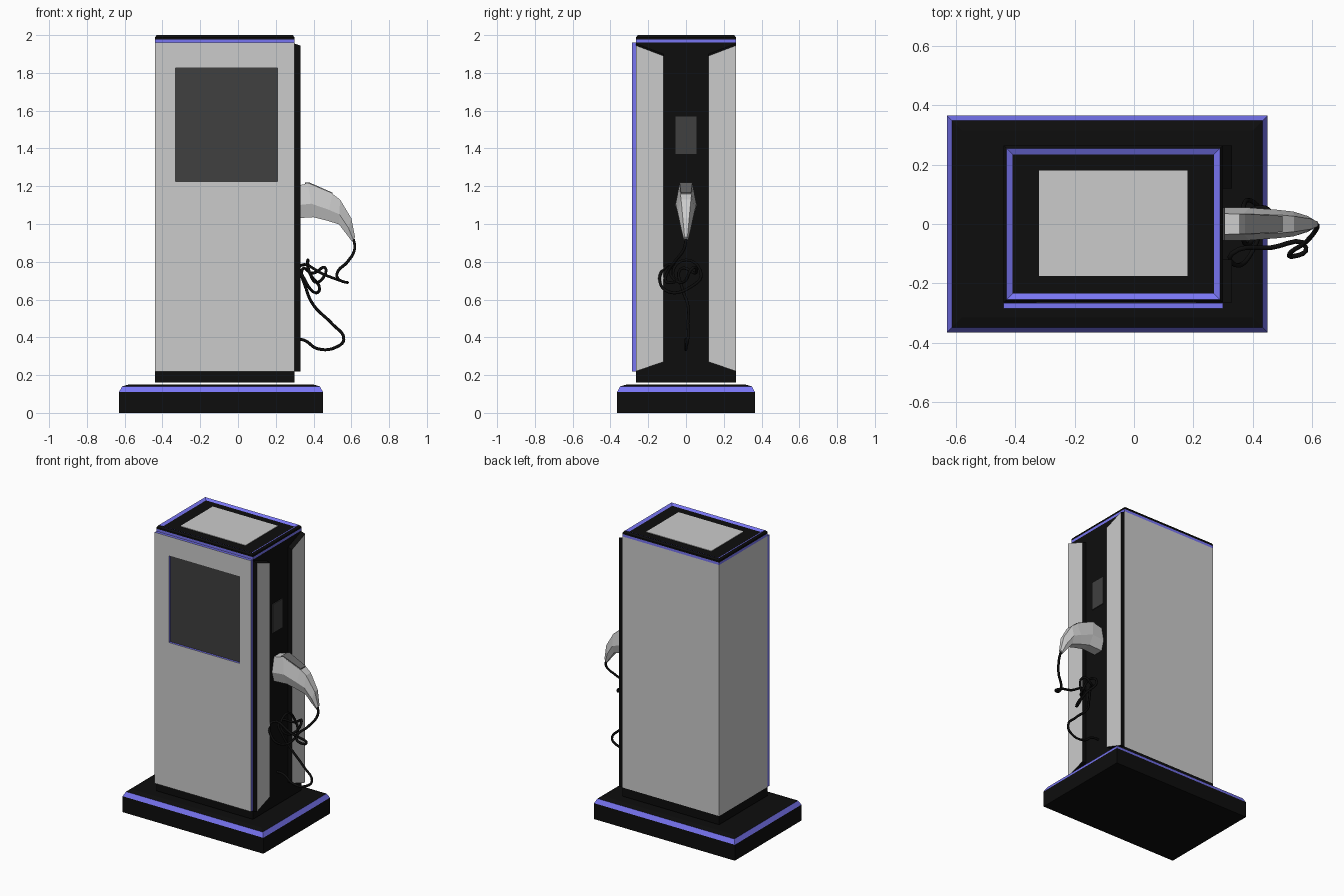
import bpy
import bmesh
from mathutils import Vector

if "Cube" in bpy.data.objects:
    bpy.data.objects.remove(bpy.data.objects["Cube"])


def material(name, r, g, b):
    m = bpy.data.materials.new(name)
    m.diffuse_color = (r, g, b, 1)
    m.use_nodes = True
    m.node_tree.nodes["Principled BSDF"].inputs["Base Color"].default_value = m.diffuse_color
    return m


GREY = material("grey", 0.8, 0.8, 0.8)
BLACK = material("black", 0.004, 0.004, 0.004)
PURPLE = material("purple", 0.19, 0.18, 0.9)
SCREEN = material("screen_dark", 0.05, 0.05, 0.05)
INSERT = material("insert_dark", 0.15, 0.15, 0.15)
MATS = [GREY, BLACK, PURPLE, SCREEN, INSERT]
G, K, P, S, I = range(5)


def make(name, verts, faces, mats):
    """Mesh object with one material index per face."""
    me = bpy.data.meshes.new(name)
    me.from_pydata(verts, [], faces)
    used = sorted(set(mats))
    for u in used:
        me.materials.append(MATS[u])
    for poly, m in zip(me.polygons, mats):
        poly.material_index = used.index(m)
    ob = bpy.data.objects.new(name, me)
    bpy.context.collection.objects.link(ob)
    return ob


def loft(name, rings, seg_mats, start, end):
    """Skin between equal-sized rings and close both ends."""
    n = len(rings[0])
    verts = [v for r in rings for v in r]
    faces, mats = [list(range(n))[::-1]], [start]
    for k in range(len(rings) - 1):
        a, b = k * n, (k + 1) * n
        for i in range(n):
            j = (i + 1) % n
            faces.append([a + i, a + j, b + j, b + i])
            mats.append(seg_mats[k])
    faces.append(list(range(len(verts) - n, len(verts))))
    mats.append(end)
    ob = make(name, verts, faces, mats)
    bm = bmesh.new()
    bm.from_mesh(ob.data)
    bmesh.ops.recalc_face_normals(bm, faces=bm.faces)
    bm.to_mesh(ob.data)
    bm.free()
    return ob


def rect(x0, x1, y0, y1, z, inset=0.0):
    x0, x1, y0, y1 = x0 + inset, x1 - inset, y0 + inset, y1 - inset
    return [(x0, y0, z), (x1, y0, z), (x1, y1, z), (x0, y1, z)]


def box(name, x0, x1, y0, y1, z0, z1, m):
    return loft(name, [rect(x0, x1, y0, y1, z0), rect(x0, x1, y0, y1, z1)], [m], m, m)


# Stepped plinth with a coloured sloping band
plinth = (-0.63, 0.45, -0.365, 0.365)
loft("plinth", [rect(*plinth, z, i) for z, i in
                ((0, 0), (0.11, 0), (0.14, 0.016), (0.15, 0.05))],
     [K, P, K], K, K)

# Cabinet: black foot, grey shell, black right-hand side
cab = (-0.44, 0.30, -0.265, 0.265)
box("cabinet_foot", *cab, 0.16, 0.22, K)
cabinet = box("cabinet", *cab, 0.22, 1.96, G)
cabinet.data.materials.append(BLACK)
for poly in cabinet.data.polygons:
    if poly.normal.x > 0.9:
        poly.material_index = 1

# Cap: coloured band, black rim, coloured inner slope, black tray
loft("cap", [rect(*cab, z, i) for z, i in
             ((1.96, 0), (1.977, 0), (1.988, 0), (2.0, 0.01), (1.99, 0.03))],
     [P, K, K, P], K, K)
box("cap_panel", -0.32, 0.18, -0.175, 0.18, 1.98, 1.993, G)


# Front panel with a window opening, coloured edges
def front_rect(x0, x1, z0, z1, y):
    return [(x0, y, z0), (x1, y, z0), (x1, y, z1), (x0, y, z1)]


outer, hole = (-0.44, 0.30, 0.22, 1.96), (-0.33, 0.21, 1.225, 1.825)
verts = (front_rect(*outer, -0.266) + front_rect(*outer, -0.285)
         + front_rect(*hole, -0.285) + front_rect(*hole, -0.266))
faces, mats = [], []
for k, m in enumerate((P, G, P)):
    for i in range(4):
        j = (i + 1) % 4
        faces.append([k * 4 + i, k * 4 + j, k * 4 + 4 + j, k * 4 + 4 + i])
        mats.append(m)
make("front_panel", verts, faces, mats)
box("front_screen", -0.33, 0.21, -0.27, -0.26, 1.225, 1.825, S)

# Pair of side strips flanking the dark channel: grey face, black edges
for side, label in ((-1, "front"), (1, "back")):
    def strip(x, drop):
        return [(x, side * 0.265, 0.22), (x, side * 0.12, 0.27),
                (x, side * 0.12, 1.90 - drop), (x, side * 0.265, 1.955 - drop)]
    loft("side_strip_" + label, [strip(0.30, 0), strip(0.33, 0.01)], [K], K, G)

# Small screen in the channel
box("side_screen", 0.295, 0.306, -0.055, 0.055, 1.37, 1.57, S)

# Charging handle: six-sided sections (top point, bottom point, half width)
sections = [((0.30, 1.20), (0.30, 1.03), 0.056),
            ((0.37, 1.215), (0.40, 1.036), 0.055),
            ((0.50, 1.16), (0.47, 1.018), 0.048),
            ((0.54, 1.13), (0.535, 0.998), 0.042),
            ((0.60, 1.03), (0.575, 0.945), 0.027),
            ((0.62, 0.93), (0.603, 0.908), 0.012)]
rings = []
for t, b, w in sections:
    t, b = Vector((t[0], 0, t[1])), Vector((b[0], 0, b[1]))
    mid = t.lerp(b, 0.6)
    side_y, edge_y = Vector((0, w, 0)), Vector((0, w * 0.62, 0))
    rings.append([tuple(v) for v in (t - edge_y, t + edge_y, mid + side_y,
                                     b + edge_y, b - edge_y, mid - side_y)])
loft("handle", rings, [G] * 5, G, G)

# Dark grip pad on top of the handle
pad = [[(x, s * w, z + dz) for s, dz in ((-1, -0.02), (-1, 0.006), (1, 0.006), (1, -0.02))]
       for x, z, w in ((0.355, 1.213, 0.034), (0.375, 1.215, 0.034), (0.50, 1.16, 0.027))]
loft("handle_pad", pad, [I, I], I, I)

# Tangled cable from handle tip back to the cabinet
path = [(0.612, 0, 0.92), (0.618, -0.01, 0.87), (0.58, -0.06, 0.80),
        (0.525, -0.10, 0.74), (0.53, -0.11, 0.71), (0.58, -0.08, 0.69),
        (0.46, -0.08, 0.73), (0.33, -0.10, 0.78), (0.35, -0.14, 0.71),
        (0.40, -0.09, 0.64), (0.43, 0.03, 0.67), (0.38, 0.08, 0.74),
        (0.37, 0.0, 0.81), (0.38, -0.07, 0.74), (0.42, -0.02, 0.69),
        (0.46, 0.04, 0.77), (0.40, 0.05, 0.74), (0.34, -0.03, 0.76),
        (0.36, -0.02, 0.66), (0.40, 0.01, 0.57), (0.50, 0.01, 0.47),
        (0.56, 0.01, 0.39), (0.52, 0.0, 0.348), (0.42, 0.0, 0.34),
        (0.35, 0.0, 0.385), (0.295, 0.0, 0.39)]
curve = bpy.data.curves.new("cable", 'CURVE')
curve.dimensions = '3D'
curve.bevel_depth = 0.008
curve.bevel_resolution = 1
curve.resolution_u = 5
curve.use_fill_caps = True
curve.materials.append(BLACK)
spline = curve.splines.new('BEZIER')
spline.bezier_points.add(len(path) - 1)
for bp, co in zip(spline.bezier_points, path):
    bp.co = co
    bp.handle_left_type = bp.handle_right_type = 'AUTO'
bpy.context.collection.objects.link(bpy.data.objects.new("cable", curve))
